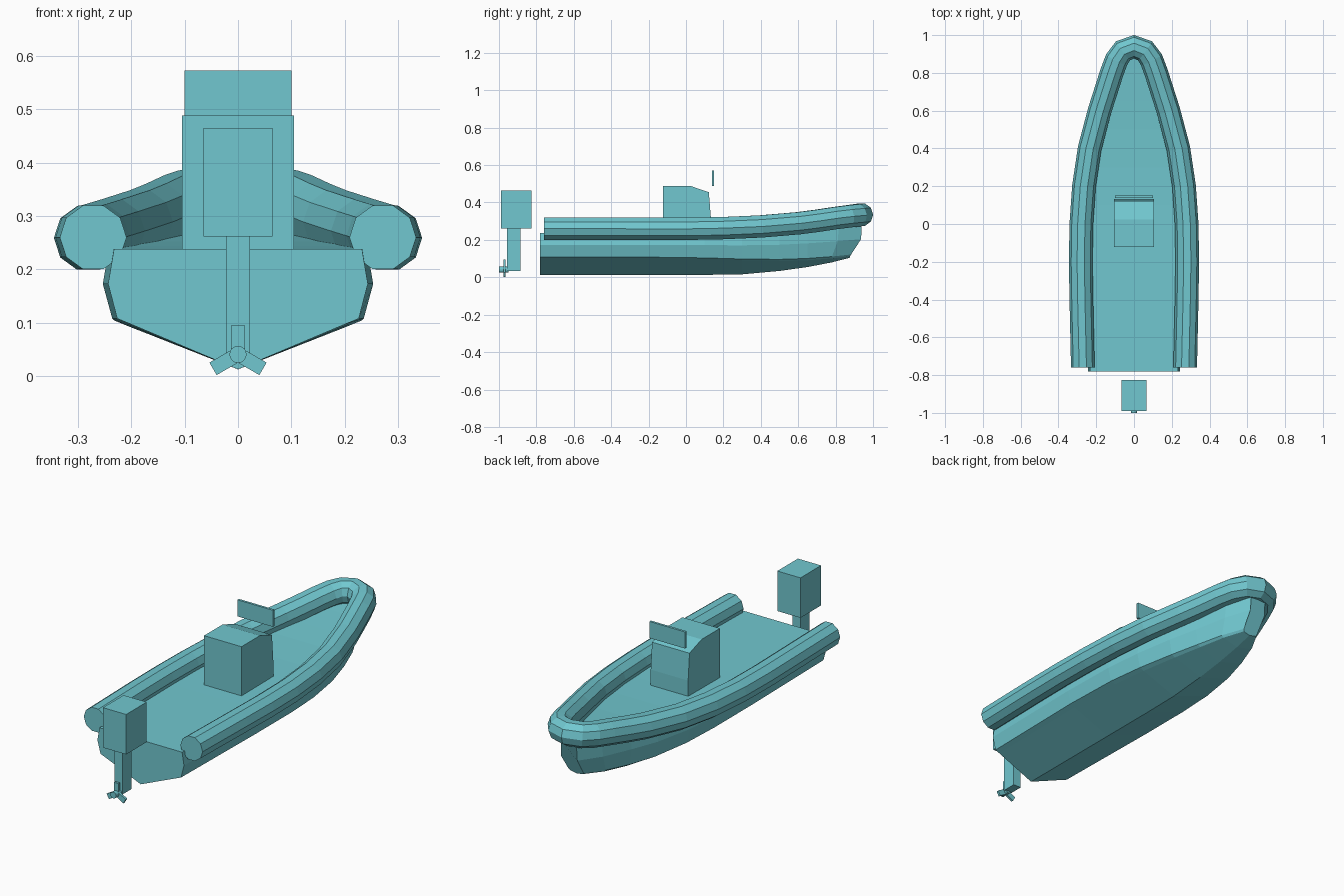
import bpy, bmesh, math
from mathutils import Vector, Matrix

cube = bpy.data.objects.get("Cube")
if cube:
    bpy.data.objects.remove(cube, do_unlink=True)

teal = bpy.data.materials.new("teal")
teal.use_nodes = True
COLOUR = (0.165, 0.575, 0.63, 1)
teal.diffuse_color = COLOUR
teal.node_tree.nodes["Principled BSDF"].inputs["Base Color"].default_value = COLOUR


def finish(name, bm):
    bmesh.ops.recalc_face_normals(bm, faces=bm.faces)
    mesh = bpy.data.meshes.new(name)
    bm.to_mesh(mesh)
    bm.free()
    mesh.materials.append(teal)
    obj = bpy.data.objects.new(name, mesh)
    bpy.context.collection.objects.link(obj)
    return obj


def loft(name, rings):
    """Skin closed rings of equal size and cap both ends."""
    bm = bmesh.new()
    loops = [[bm.verts.new(p) for p in ring] for ring in rings]
    n = len(loops[0])
    for a, b in zip(loops, loops[1:]):
        for i in range(n):
            j = (i + 1) % n
            bm.faces.new((a[i], a[j], b[j], b[i]))
    bm.faces.new(loops[0])
    bm.faces.new(loops[-1])
    return finish(name, bm)


def box(name, low, high, matrix=Matrix()):
    low, high = Vector(low), Vector(high)
    bm = bmesh.new()
    bmesh.ops.create_cube(bm, size=1)
    for v in bm.verts:
        v.co = matrix @ ((low + high) / 2 + v.co * (high - low))
    return finish(name, bm)


# Hull: y, half breadth, keel z, chine z, deck z
stations = [(-.78, .243, .013, .108, .238), (-.2, .253, .013, .108, .238),
            (.1, .248, .013, .104, .24), (.3, .23, .016, .098, .244),
            (.5, .193, .034, .096, .252), (.65, .15, .055, .101, .262),
            (.78, .103, .08, .111, .275), (.875, .045, .104, .122, .286)]


def hull_ring(y, b, keel, chine, deck):
    half = [(.83 * b, chine - .01), (.93 * b, chine),
            (b, (chine + deck) / 2), (.955 * b, deck)]
    pts = [(0, keel)] + half + [(-x, z) for x, z in reversed(half)]
    # the stem rakes forward with height near the bow
    blend = max(0, (y - .65) / .225)
    return [(x, y + blend * .065 * min(1, max(0, (z - .11) / .1)), z) for x, z in pts]


loft("hull", [hull_ring(*s) for s in stations])

# Inflatable collar: one side of the path, mirrored around the bow
side = [(.271, -.76, .26), (.279, -.4, .26), (.282, -.2, .259), (.279, 0, .259),
        (.265, .2, .263), (.235, .4, .272), (.182, .6, .289), (.15, .7, .302),
        (.118, .8, .317), (.092, .87, .326), (.058, .917, .332)]
path = [Vector(p) for p in side + [(0, .938, .335)]]
path += [Vector((-x, y, z)) for x, y, z in reversed(side)]
RADIUS, SIDES = .0625, 10
rings = []
for i, p in enumerate(path):
    ahead = path[min(i + 1, len(path) - 1)]
    behind = path[max(i - 1, 0)]
    tangent = (ahead - behind).normalized()
    if i in (0, len(path) - 1):
        tangent = Vector((0, 1, 0))
    out = tangent.cross(Vector((0, 0, 1))).normalized()
    up = out.cross(tangent)
    angles = [math.tau * k / SIDES for k in range(SIDES)]
    if i == len(path) - 1:
        out = -out
    rings.append([p + RADIUS * (math.cos(a) * out + math.sin(a) * up) for a in angles])
loft("inflatable_collar", rings)

# Steering console with a sloped dash
profile = [(-.122, .236), (-.122, .488), (.025, .488), (.122, .455), (.133, .32), (.133, .236)]
loft("console", [[(x, y, z) for y, z in profile] for x in (-.105, .105)])
box("windscreen", (-.1, .138, .488), (.1, .15, .572))

# Outboard motor
box("motor_cowl", (-.065, -.99, .262), (.065, -.825, .465))
box("motor_leg", (-.022, -.957, .035), (.022, -.885, .262))

# Propeller
hub = bmesh.new()
bmesh.ops.create_cone(hub, cap_ends=True, segments=16, radius1=.016, radius2=.016, depth=.05,
                      matrix=Matrix.Translation((0, -.975, .041)) @ Matrix.Rotation(math.pi / 2, 4, 'X'))
finish("propeller_hub", hub)
for k in range(3):
    turn = Matrix.Translation((0, -.971, .041)) @ Matrix.Rotation(math.tau * k / 3, 4, 'Y')
    box(f"propeller_blade_{k + 1}", (-.0135, -.006, .01), (.0135, .006, .054), turn)
